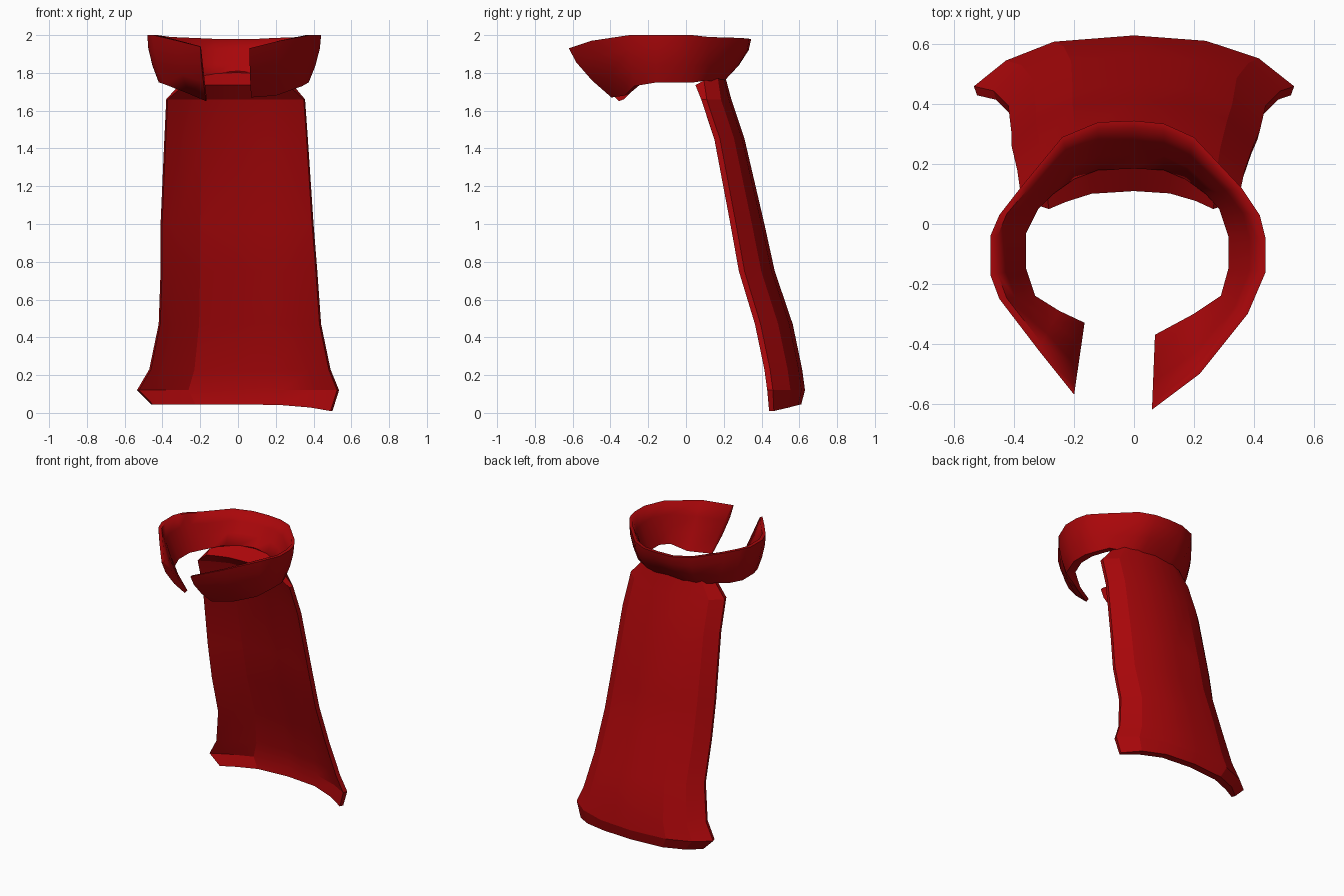
import bpy, bmesh
from mathutils import Vector

if "Cube" in bpy.data.objects:
    bpy.data.objects.remove(bpy.data.objects["Cube"])

red = bpy.data.materials.new("red_cloth")
red.diffuse_color = (0.4, 0.002, 0.003, 1)
red.use_nodes = True
red.node_tree.nodes["Principled BSDF"].inputs["Base Color"].default_value = red.diffuse_color


def loft(name, sections, angle):
    """Skin closed sections (first half outer side, second half inner side reversed)."""
    bm = bmesh.new()
    rings = [[bm.verts.new(p) for p in s] for s in sections]
    n = len(rings[0])
    for a, b in zip(rings, rings[1:]):
        for i in range(n):
            j = (i + 1) % n
            bm.faces.new((a[i], a[j], b[j], b[i]))
    for r in (rings[0], rings[-1]):
        for i in range(n // 2 - 1):
            bm.faces.new((r[i], r[i + 1], r[n - 2 - i], r[n - 1 - i]))
    bmesh.ops.recalc_face_normals(bm, faces=bm.faces[:])
    me = bpy.data.meshes.new(name)
    bm.to_mesh(me)
    bm.free()
    me.materials.append(red)
    ob = bpy.data.objects.new(name, me)
    bpy.context.collection.objects.link(ob)
    bpy.context.view_layer.objects.active = ob
    ob.select_set(True)
    bpy.ops.object.shade_smooth_by_angle(angle=angle)
    ob.select_set(False)
    return ob


# Collar: outer top rim (x, y, z) and inner bottom edge (x, y, z) around the neck
collar_path = [
    (-.20, -.57, 1.94, -.165, -.33, 1.66), (-.32, -.42, 1.97, -.25, -.29, 1.70),
    (-.45, -.25, 2.0, -.33, -.24, 1.75), (-.48, -.17, 2.0, -.36, -.15, 1.76),
    (-.48, -.04, 2.0, -.36, -.03, 1.76), (-.45, .03, 2.0, -.32, .05, 1.76),
    (-.38, .12, 1.99, -.27, .10, 1.77), (-.24, .29, 1.985, -.20, .15, 1.79),
    (-.12, .34, 1.98, -.12, .18, 1.80), (0, .345, 1.98, 0, .185, 1.81),
    (.10, .335, 1.98, .10, .18, 1.80), (.20, .29, 1.985, .17, .15, 1.79),
    (.36, .12, 1.99, .24, .10, 1.77), (.42, .03, 2.0, .285, .05, 1.76),
    (.44, -.05, 2.0, .315, -.04, 1.76), (.44, -.16, 2.0, .315, -.15, 1.76),
    (.38, -.30, 2.0, .29, -.24, 1.74), (.22, -.50, 1.97, .20, -.30, 1.69),
    (.06, -.62, 1.93, .07, -.37, 1.68)]


def collar_section(tx, ty, tz, bx, by, bz):
    top, low = Vector((tx, ty, tz)), Vector((bx, by, bz))
    out = Vector((tx - bx, ty - by, 0)).normalized()
    back, front = by > .12, by < -.26
    low_out = low + out * (.025 if back or front else .06)
    low_out.z -= .04 if back else .01
    bulge = .025 if back or front else .012
    top_in = top - out * .025
    return [top, low_out.lerp(top, .72) + out * bulge, low_out.lerp(top, .35) + out * bulge,
            low_out, low, low.lerp(top_in, .35), low.lerp(top_in, .7), top_in]


loft("collar", [collar_section(*p) for p in collar_path], 1.2)

# Cape rows: height, back y at centre, left x, right x, edge sag, thickness
cape_rows = [
    (1.76, .20, -.29, .27, .06, .09), (1.66, .24, -.38, .355, .10, .06),
    (1.45, .31, -.39, .37, .10, .06), (1.0, .415, -.41, .40, .12, .06),
    (.75, .47, -.41, .42, .13, .06), (.47, .565, -.42, .44, .14, .06),
    (.23, .615, -.47, .49, .14, .06), (.12, .63, -.535, .535, .14, .06),
    (.045, .61, -.46, .50, .12, .05)]
# Columns across the cape: share of half width, share of sag, share of thickness
columns = [(-1, 1, .5), (-.8, .6, 1), (-.5, .15, 1), (0, 0, 1),
           (.45, .13, 1), (.78, .55, 1), (1, 1, .5)]


def cape_section(u, s, k):
    outer, inner = [], []
    for i, (z, y, xl, xr, sag, t) in enumerate(cape_rows):
        x = u * (xr if u > 0 else -xl)
        dip = .035 * u ** 3 if i == len(cape_rows) - 1 and u > 0 else 0
        rise = .05 * (1 - s) if i == 0 else 0
        yo = y - sag * s
        outer.append((x, yo - t * (1 - k), z - dip + rise))
        inner.append((x * .98, yo - t, z - dip - (.025 if i == 0 else 0)))
    return outer + inner[::-1]


loft("cape", [cape_section(*c) for c in columns], 0.3)
